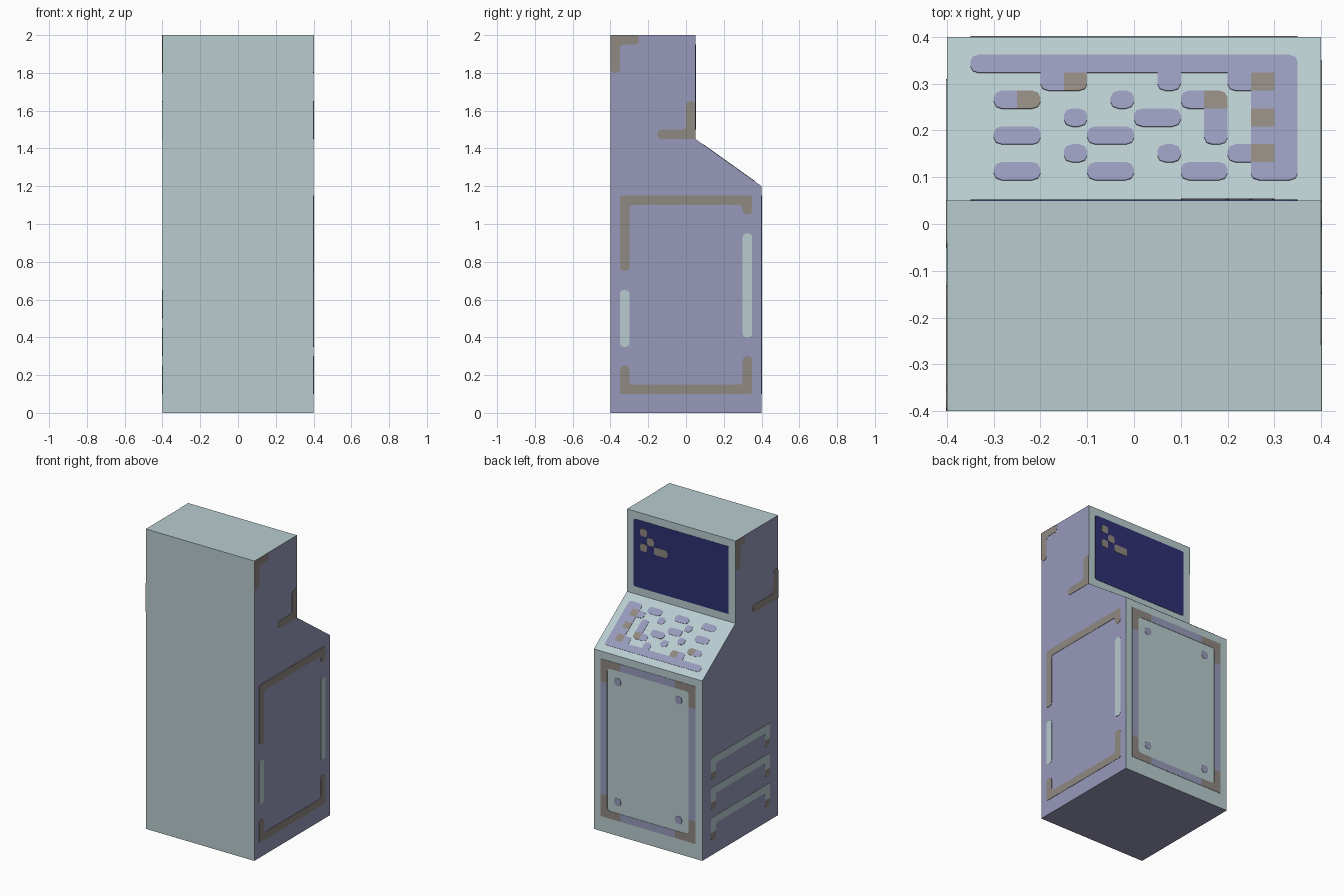
import bpy, bmesh
from mathutils import Vector

if "Cube" in bpy.data.objects:
    bpy.data.objects.remove(bpy.data.objects["Cube"])


def material(name, rgb):
    lin = [((c / 255 + 0.055) / 1.055) ** 2.4 for c in rgb]
    m = bpy.data.materials.new(name)
    m.diffuse_color = (*lin, 1)
    m.use_nodes = True
    m.node_tree.nodes["Principled BSDF"].inputs["Base Color"].default_value = m.diffuse_color
    return m


PALE = material("pale_grey_green", (184, 204, 207))
PURPLE = material("grey_purple", (151, 154, 187))
BROWN = material("warm_grey_brown", (143, 136, 128))
NAVY = material("screen_navy", (47, 49, 114))


def finish(name, bm, mats):
    bmesh.ops.recalc_face_normals(bm, faces=bm.faces)
    me = bpy.data.meshes.new(name)
    bm.to_mesh(me)
    bm.free()
    for m in mats:
        me.materials.append(m)
    ob = bpy.data.objects.new(name, me)
    bpy.context.collection.objects.link(ob)
    return ob


# Cabinet body: side profile swept across x, sides and base in purple
profile = [(-.4, 0), (.4, 0), (.4, 1.2), (.05, 1.45), (.05, 2), (-.4, 2)]
bm = bmesh.new()
f = bm.faces.new([bm.verts.new((-.4, y, z)) for y, z in profile])
ext = bmesh.ops.extrude_face_region(bm, geom=[f])["geom"]
bmesh.ops.translate(bm, vec=(.8, 0, 0), verts=[v for v in ext if isinstance(v, bmesh.types.BMVert)])
body = finish("cabinet_body", bm, [PALE, PURPLE])
for p in body.data.polygons:
    p.material_index = int(abs(p.normal.x) > .9 or p.normal.z < -.9)

# Painted surfaces: origin, right axis, up axis
SLOPE = Vector((0, .35, -.25)).normalized()
RIGHT = ((.4, 0, 0), (0, 1, 0), (0, 0, 1))
LEFT = ((-.4, 0, 0), (0, -1, 0), (0, 0, 1))
BACK = ((0, .4, 0), (-1, 0, 0), (0, 0, 1))
UPPER = ((0, .05, 0), (-1, 0, 0), (0, 0, 1))
PANEL = ((0, .05, 1.45), (1, 0, 0), SLOPE)


def fillet(points, radius):
    """Round each corner; a third value on a point overrides the radius."""
    out = []
    for i, p in enumerate(points):
        r = p[2] if len(p) > 2 else radius
        c = Vector(p[:2])
        if r <= 0:
            out.append(c)
            continue
        a = c + (Vector(points[i - 1][:2]) - c).normalized() * r
        b = c + (Vector(points[(i + 1) % len(points)][:2]) - c).normalized() * r
        out += [a, a * .25 + c * .5 + b * .25, b]
        out[-2] = c + (out[-2] - c) * 1.15
    return out


def plates(name, surface, shapes, mat, radius=.018, height=.002):
    o, u, v = map(Vector, surface)
    n = u.cross(v).normalized()
    bm = bmesh.new()
    for shape in shapes:
        pts = [o + u * p.x + v * p.y for p in fillet(shape, radius)]
        top = [bm.verts.new(p + n * height) for p in pts]
        low = [bm.verts.new(p - n * .002) for p in pts]
        bm.faces.new(top)
        bm.faces.new(low[::-1])
        for i in range(len(pts)):
            j = (i + 1) % len(pts)
            bm.faces.new((top[j], top[i], low[i], low[j]))
    return finish(name, bm, [mat])


def rect(u0, u1, v0, v1, r=None):
    pts = [(u0, v0), (u1, v0), (u1, v1), (u0, v1)]
    return pts if r is None else [(*p, r) for p in pts]


def ell(u, v, du, dv, w=.05, end=.018):
    """L shape: sharp outer corner at u, v with arms of signed length du, dv."""
    su, sv = (w if du > 0 else -w), (w if dv > 0 else -w)
    return [(u, v, 0), (u + du, v, end), (u + du, v + sv, end),
            (u + su, v + sv), (u + su, v + dv, end), (u, v + dv, end)]


def bracket(u0, u1, v, d0, d1, w=.05, end=.02):
    """U shape: bar from u0 to u1 with outer edge v and legs d0, d1."""
    s = w if d0 > 0 else -w
    return [(u0, v, .008), (u1, v, .008), (u1, v + d1, end), (u1 - w, v + d1, end),
            (u1 - w, v + s), (u0 + w, v + s), (u0 + w, v + d0, end), (u0, v + d0, end)]


# Right side trim and light strips
plates("right_side_trim", RIGHT, [
    ell(-.4, 2, .15, -.2), ell(.05, 1.45, -.2, .2),
    bracket(-.35, .35, 1.15, -.4, -.1), bracket(-.35, .35, .1, .15, .2)], BROWN)
plates("right_side_strips", RIGHT, [rect(.3, .35, .4, .95), rect(-.35, -.3, .35, .65)], PALE)

# Left side trim and three vents
plates("left_side_trim", LEFT, [ell(-.05, 2, .1, -.2), ell(.4, 1.45, -.27, .2)], BROWN)
tops = (.65, .45, .25)
plates("left_vents", LEFT, [bracket(-.31, .31, t, -.1, -.1, end=0) for t in tops], PALE)
plates("left_vent_tips", LEFT,
       [[(u, t - .1, 0), (u, t - .15), (u + .05, t - .15), (u + .05, t - .1, 0)]
        for t in tops for u in (-.31, .26)], BROWN)

# Lower door: frame bars, corner brackets and bolts
plates("door_frame", BACK,
       [rect(s - .025, s + .025, .25, 1.0, 0) for s in (-.325, .325)] +
       [rect(-.2, .2, z, z + .05, 0) for z in (.1, 1.1)], PURPLE)
plates("door_corners", BACK,
       [ell(s * .35, z, -s * .15, d, end=0) for s in (-1, 1) for z, d in ((.1, .15), (1.15, -.15))], BROWN)
plates("door_bolts", BACK,
       [rect(s - .025, s + .025, z, z + .05) for s in (-.225, .225) for z in (.2, 1.0)], PURPLE)

# Screen with lit marks
plates("screen", UPPER, [rect(-.35, .35, 1.5, 1.95, .01)], NAVY)
plates("screen_marks", UPPER,
       [rect(-.3, -.25, 1.85, 1.9), rect(-.25, -.2, 1.8, 1.85),
        rect(-.3, -.25, 1.75, 1.8), rect(-.2, -.1, 1.75, 1.8)], BROWN, .012, .004)

# Control panel: key map, top row nearest the screen (P purple, B brown)
KEYS = [".PP..PP..PP.PP",
        "....P...P..PBP",
        ".PP..PP...P.PP",
        "....P..PP.P.BP",
        ".PB...P..PB.PP",
        "...PB...P..PBP",
        "PPPPPPPPPPPPPP"]


def filled(r, c):
    return 0 <= r < 7 and 0 <= c < 14 and KEYS[r][c] != "."


def key(r, c):
    u, v = -.35 + .05 * c, .053 + .047 * r
    pts = []
    for du, dv in ((0, 0), (1, 0), (1, 1), (0, 1)):
        joined = filled(r, c + 2 * du - 1) or filled(r + 2 * dv - 1, c)
        pts.append((u + .05 * du, v + .047 * dv, 0 if joined else .018))
    return pts


for code, mat, name in (("P", PURPLE, "panel_keys"), ("B", BROWN, "panel_buttons")):
    plates(name, PANEL, [key(r, c) for r in range(7) for c in range(14) if KEYS[r][c] == code], mat)
